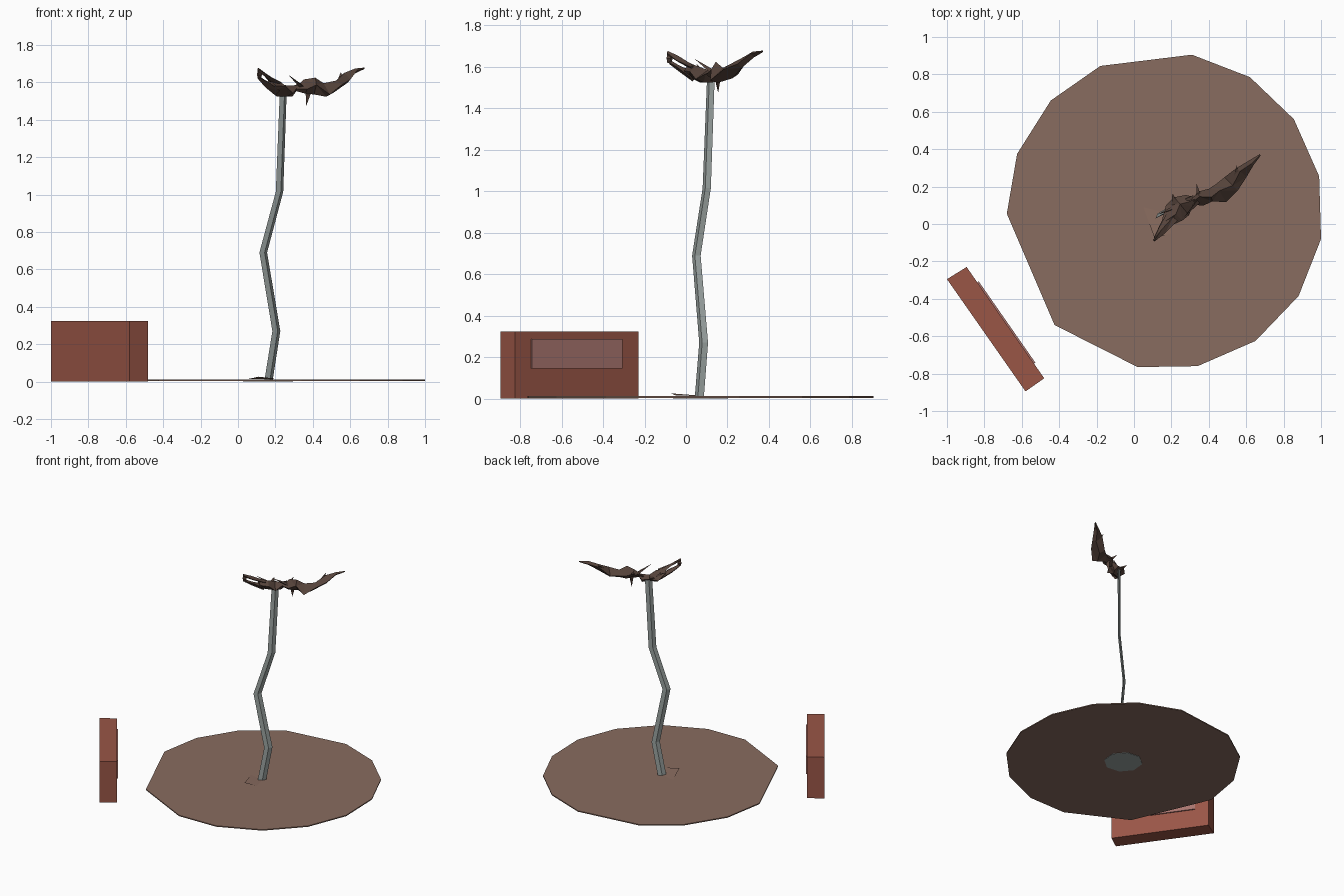
import bpy, bmesh, math
from mathutils import Vector

if "Cube" in bpy.data.objects:
    bpy.data.objects.remove(bpy.data.objects["Cube"])


def mat(name, rgb):
    m = bpy.data.materials.new(name)
    m.diffuse_color = (*rgb, 1)
    m.use_nodes = True
    m.node_tree.nodes["Principled BSDF"].inputs["Base Color"].default_value = m.diffuse_color
    return m


EARTH = mat("earth brown", (0.25, 0.15, 0.115))
BRICK = mat("brick red", (0.32, 0.092, 0.062))
PANEL = mat("dusty pink", (0.40, 0.18, 0.16))
GREY = mat("stem grey", (0.32, 0.36, 0.35))
BARK = mat("dark bark", (0.092, 0.056, 0.043))


def finish(bm, name, material):
    bmesh.ops.recalc_face_normals(bm, faces=bm.faces)
    me = bpy.data.meshes.new(name)
    bm.to_mesh(me)
    bm.free()
    me.materials.append(material)
    ob = bpy.data.objects.new(name, me)
    bpy.context.collection.objects.link(ob)
    return ob


def prism(name, outline, z0, z1, material):
    """Upright prism over a flat outline."""
    bm = bmesh.new()
    lo = [bm.verts.new((x, y, z0)) for x, y in outline]
    hi = [bm.verts.new((x, y, z1)) for x, y in outline]
    bm.faces.new(lo)
    bm.faces.new(hi)
    n = len(outline)
    for i in range(n):
        j = (i + 1) % n
        bm.faces.new((lo[i], lo[j], hi[j], hi[i]))
    return finish(bm, name, material)


def spar(name, stations, material):
    """Diamond section lofted through (x, y, z, half width, rise, drop, skew)."""
    bm = bmesh.new()
    rings = []
    for i, (x, y, z, w, up, dn, skew) in enumerate(stations):
        a = Vector(stations[max(i - 1, 0)][:2])
        b = Vector(stations[min(i + 1, len(stations) - 1)][:2])
        d = (b - a).normalized()
        side = Vector((-d.y, d.x, 0))
        c = Vector((x, y, z))
        rings.append([bm.verts.new(p) for p in (
            c + side * w + Vector((0, 0, skew)),
            c + side * skew + Vector((0, 0, up)),
            c - side * w - Vector((0, 0, skew)),
            c - side * skew - Vector((0, 0, dn)))])
    for r, s in zip(rings, rings[1:]):
        for k in range(4):
            m = (k + 1) % 4
            bm.faces.new((r[k], r[m], s[m], s[k]))
    bm.faces.new(rings[0])
    bm.faces.new(rings[-1])
    bmesh.ops.triangulate(bm, faces=bm.faces)
    return finish(bm, name, material)


def spike(name, base, tip, size, material):
    """Three-sided thorn from base to tip."""
    bm = bmesh.new()
    base, tip = Vector(base), Vector(tip)
    d = (tip - base).normalized()
    u = d.orthogonal().normalized()
    v = d.cross(u)
    ring = [bm.verts.new(base + size * (u * math.cos(t) + v * math.sin(t)))
            for t in (0, 2.1, 4.2)]
    top = bm.verts.new(tip)
    bm.faces.new(ring)
    for k in range(3):
        bm.faces.new((ring[k], ring[(k + 1) % 3], top))
    return finish(bm, name, material)


# Ground patch with irregular rim
RIM = [(-.18, .845), (.31, .905), (.62, .785), (.855, .56), (.99, .255),
       (1.0, -.08), (.88, -.385), (.65, -.625), (.34, -.76), (.02, -.765),
       (-.425, -.54), (-.68, .055), (-.625, .375), (-.445, .66)]
prism("ground_patch", RIM, 0.004, 0.012, EARTH)

# Grey foot of the stem under the ground
prism("stem_foot", [(.16 + .14 * math.cos(math.tau * k / 8 + .3),
                     .07 + .14 * math.sin(math.tau * k / 8 + .3))
                    for k in range(8)], 0.001, 0.006, GREY)

# Lifted flap of earth beside the stem
bm = bmesh.new()
quad = [bm.verts.new(p) for p in ((.05, .09, .013), (.11, -.075, .026),
                                  (.20, -.05, .016), (.17, .06, .013))]
bm.faces.new(quad)
flap = finish(bm, "ground_flap", EARTH)

# Brick block
A, B = Vector((-.895, -.23)), Vector((-.48, -.825))
C, D = Vector((-.58, -.895)), Vector((-1.0, -.295))
prism("brick_block", [A, B, C, D], 0, 0.325, BRICK)

# Panel on the block's inner side
along = (B - A).normalized()
out = Vector((-along.y, along.x))
if out.x < 0:
    out = -out
p, q = A + along * .1, A + along * .63
prism("block_panel", [p, q, q + out * .009, p + out * .009], .145, .287, PANEL)

# Kinked flat stem, wide along the x = y diagonal
wide = Vector((1, 1, 0)).normalized()
thin = Vector((-1, 1, 0)).normalized()
bm = bmesh.new()
prev = None
for x, y, z, w in ((.163, .064, .004, .031), (.205, .085, .27, .03),
                   (.135, .05, .69, .029), (.222, .10, 1.015, .028),
                   (.242, .12, 1.55, .026)):
    c = Vector((x, y, z))
    ring = [bm.verts.new(c + o) for o in
            (wide * w, thin * .01, -wide * w, -thin * .01)]
    if prev:
        for k in range(4):
            m = (k + 1) % 4
            bm.faces.new((prev[k], prev[m], ring[m], ring[k]))
    else:
        bm.faces.new(ring)
    prev = ring
bm.faces.new(prev)
finish(bm, "stem", GREY)

# Near half of the crown: crumpled body with a forked end
spar("crown_near_body", [
    (.175, .01, 1.59, .03, .03, .035, .008), (.215, .06, 1.565, .06, .04, .04, -.012),
    (.255, .095, 1.555, .062, .03, .03, .014), (.295, .125, 1.56, .035, .022, .035, -.006),
    (.325, .135, 1.582, .01, .006, .01, 0)], BARK)
spar("crown_near_upper_prong", [
    (.108, -.088, 1.668, .006, .01, .012, 0), (.15, -.035, 1.638, .022, .012, .014, .005),
    (.205, .04, 1.595, .035, .012, .015, -.005)], BARK)
spar("crown_near_lower_prong", [
    (.112, -.078, 1.622, .008, .012, .01, 0), (.15, -.03, 1.595, .022, .012, .022, -.004),
    (.195, .035, 1.56, .035, .015, .03, .005)], BARK)
spar("crown_near_end", [
    (.106, -.09, 1.64, .006, .03, .022, 0), (.122, -.07, 1.64, .008, .022, .022, 0)], BARK)

# Far half of the crown: body rising to a thin tip
spar("crown_far_body", [
    (.31, .115, 1.565, .012, .01, .012, 0), (.355, .135, 1.575, .04, .04, .035, .012),
    (.41, .155, 1.575, .035, .05, .04, -.012), (.465, .165, 1.55, .055, .045, .027, .015),
    (.52, .215, 1.575, .05, .035, .03, -.012), (.575, .275, 1.625, .036, .025, .03, .01),
    (.625, .325, 1.66, .018, .014, .014, -.004), (.675, .37, 1.675, .004, .004, .004, 0)], BARK)

# Thorns on the crown
for i, (base, tip, s) in enumerate((
        ((.375, .15, 1.555), (.365, .155, 1.475), .02),
        ((.35, .14, 1.58), (.335, .215, 1.60), .018),
        ((.345, .125, 1.575), (.27, .04, 1.64), .014),
        ((.55, .25, 1.61), (.55, .315, 1.655), .018),
        ((.20, .08, 1.58), (.125, .05, 1.615), .01),
        ((.225, .10, 1.56), (.205, .165, 1.585), .025),
        ((.29, .125, 1.565), (.32, .155, 1.59), .022))):
    spike("crown_thorn_%d" % (i + 1), base, tip, s, BARK)
